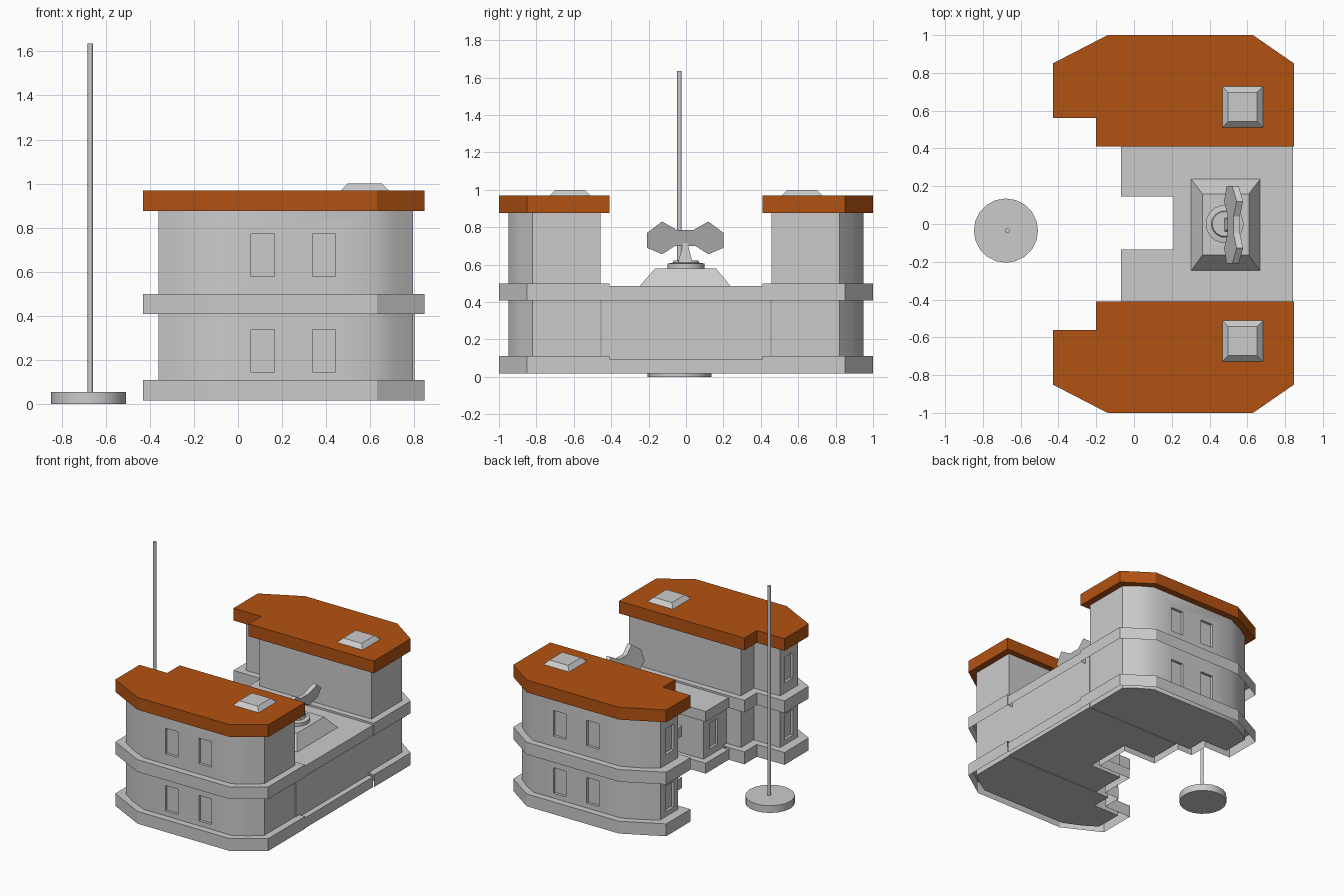
import bpy, bmesh, math

if "Cube" in bpy.data.objects:
    bpy.data.objects.remove(bpy.data.objects["Cube"])


def add_object(name, verts, faces, mat=None):
    me = bpy.data.meshes.new(name)
    me.from_pydata(verts, [], faces)
    ob = bpy.data.objects.new(name, me)
    bpy.context.collection.objects.link(ob)
    if mat:
        me.materials.append(mat)
    return ob


def prism(name, pts, z0, z1, mat=None, bottom=True, skip=()):
    """Extrude a plan outline; optionally leave the underside or some sides open."""
    n = len(pts)
    area = sum(pts[i][0] * pts[(i + 1) % n][1] - pts[(i + 1) % n][0] * pts[i][1] for i in range(n))
    verts = [(x, y, z0) for x, y in pts] + [(x, y, z1) for x, y in pts]
    faces = [[i, (i + 1) % n, n + (i + 1) % n, n + i] for i in range(n) if i not in skip]
    faces.append(list(range(n, 2 * n)))
    if bottom:
        faces.append(list(range(n - 1, -1, -1)))
    if area < 0:
        faces = [f[::-1] for f in faces]
    return add_object(name, verts, faces, mat)


def frustum(name, low, high, z0, z1):
    """Tapered block from two (x0, x1, y0, y1) rectangles."""
    verts = [(x, y, z) for (a, b, c, d), z in ((low, z0), (high, z1))
             for x, y in ((a, c), (b, c), (b, d), (a, d))]
    faces = [(3, 2, 1, 0), (4, 5, 6, 7)] + [(i, (i + 1) % 4, 4 + (i + 1) % 4, 4 + i) for i in range(4)]
    return add_object(name, verts, faces)


def lathe(name, profile, cx, cy, sides):
    """Revolve (radius, z) pairs around a vertical axis and cap the ends."""
    verts = [(cx + r * math.cos(2 * math.pi * k / sides), cy + r * math.sin(2 * math.pi * k / sides), z)
             for r, z in profile for k in range(sides)]
    faces = [(j * sides + k, j * sides + (k + 1) % sides, (j + 1) * sides + (k + 1) % sides, (j + 1) * sides + k)
             for j in range(len(profile) - 1) for k in range(sides)]
    faces += [list(range(sides - 1, -1, -1)), list(range(len(verts) - sides, len(verts)))]
    return add_object(name, verts, faces)


def smooth(ob, deg=30):
    bpy.ops.object.select_all(action='DESELECT')
    ob.select_set(True)
    bpy.context.view_layer.objects.active = ob
    bpy.ops.object.shade_smooth_by_angle(angle=math.radians(deg))


def cut_windows(wall, boxes):
    """Recess (x, y, z, sx, sy, sz) boxes into a wall."""
    bm = bmesh.new()
    for x, y, z, sx, sy, sz in boxes:
        vs = bmesh.ops.create_cube(bm, size=1)['verts']
        bmesh.ops.scale(bm, vec=(sx, sy, sz), verts=vs)
        bmesh.ops.translate(bm, vec=(x, y, z), verts=vs)
    me = bpy.data.meshes.new("window_cutter")
    bm.to_mesh(me)
    bm.free()
    cutter = bpy.data.objects.new("window_cutter", me)
    bpy.context.collection.objects.link(cutter)
    cutter.hide_render = True
    mod = wall.modifiers.new("windows", 'BOOLEAN')
    mod.object = cutter
    mod.operation = 'DIFFERENCE'
    mod.solver = 'EXACT'
    bpy.context.view_layer.objects.active = wall
    bpy.ops.object.modifier_apply(modifier=mod.name)
    bpy.data.objects.remove(cutter)


orange = bpy.data.materials.new("roof_orange")
orange.diffuse_color = (0.45, 0.085, 0.006, 1)
orange.use_nodes = True
orange.node_tree.nodes["Principled BSDF"].inputs["Base Color"].default_value = orange.diffuse_color

ROOF = [(-0.43, -0.56), (-0.43, -0.85), (-0.14, -1), (0.63, -1), (0.847, -0.85),
        (0.847, -0.41), (-0.07, -0.41), (-0.20, -0.41), (-0.20, -0.56)]
WALL = [(-0.36, -0.61), (-0.36, -0.82), (-0.26, -0.885), (-0.12, -0.95), (0.61, -0.95),
        (0.71, -0.89), (0.795, -0.82), (0.795, -0.456), (-0.14, -0.456), (-0.14, -0.61)]
LEVELS = (0.243, 0.675)

# Two mirrored wings
for side, s in (("front", 1), ("back", -1)):
    outline = [(x, y * s) for x, y in ROOF]
    wall = prism(side + "_wing_wall", [(x, y * s) for x, y in WALL], 0.025, 0.90)
    boxes = [(x, -0.95 * s, z, 0.105, 0.04, 0.193) for x in (0.112, 0.39) for z in LEVELS]
    boxes += [(-0.36, -0.71 * s, z, 0.04, 0.10, 0.193) for z in LEVELS]
    cut_windows(wall, boxes)
    smooth(wall, 50)
    prism(side + "_wing_base", outline, 0.017, 0.11, bottom=False, skip=(5,))
    prism(side + "_wing_band", outline, 0.408, 0.50, bottom=False)
    prism(side + "_wing_roof", outline, 0.877, 0.97, orange)
    frustum(side + "_roof_vent", (0.468, 0.682, -0.62 * s - 0.108, -0.62 * s + 0.108),
            (0.498, 0.652, -0.62 * s - 0.077, -0.62 * s + 0.077), 0.97, 1.0)

# Low middle block with a rear notch
MID = [(0.842, -0.41), (0.842, 0.41), (-0.07, 0.41), (-0.07, 0.145),
       (0.21, 0.145), (0.21, -0.135), (-0.07, -0.135), (-0.07, -0.41)]
MID_WALL = [(0.80, -0.452), (0.80, 0.452), (-0.02, 0.452), (-0.02, 0.19),
            (0.25, 0.19), (0.25, -0.18), (-0.02, -0.18), (-0.02, -0.452)]
wall = prism("middle_wall", MID_WALL, 0.025, 0.48)
cut_windows(wall, [(-0.02, 0.30 * s, 0.243, 0.04, 0.10, 0.193) for s in (-1, 1)])
prism("middle_base", MID, 0.017, 0.095, bottom=False, skip=(1, 7))
prism("middle_roof_band", MID, 0.408, 0.486, bottom=False, skip=(1, 7))

# Rooftop plinth and turning stand
frustum("plinth", (0.302, 0.668, -0.248, 0.238), (0.362, 0.608, -0.165, 0.16), 0.485, 0.58)
smooth(lathe("stand", [(0.10, 0.575), (0.10, 0.605), (0.07, 0.61), (0.065, 0.622)], 0.48, 0, 24))
frustum("dish_mount", (0.475, 0.545, -0.042, 0.034), (0.515, 0.535, -0.014, 0.008), 0.615, 0.715)

# Tilted wing-shaped dish
half = [(0.04, 0.785), (0.12, 0.83), (0.2, 0.77), (0.2, 0.69), (0.12, 0.655), (0.05, 0.70)]
shape = half + [(-y - 0.008, z) for y, z in reversed(half)]
n = len(shape)
verts = [(0.477 + (z - 0.655) * 0.38 + t, y, z) for t in (0, 0.034) for y, z in shape]
faces = [list(range(n)), list(range(2 * n - 1, n - 1, -1))]
faces += [(i, n + i, n + (i + 1) % n, (i + 1) % n) for i in range(n)]
dish = add_object("dish", verts, faces)
bm = bmesh.new()
bm.from_mesh(dish.data)
bmesh.ops.recalc_face_normals(bm, faces=bm.faces)
bm.to_mesh(dish.data)
bm.free()

# Free-standing pole on a round foot
smooth(lathe("pole_foot", [(0.17, 0), (0.17, 0.055)], -0.678, -0.035, 20))
smooth(lathe("pole", [(0.012, 0.05), (0.012, 1.635)], -0.67, -0.035, 12), 40)
